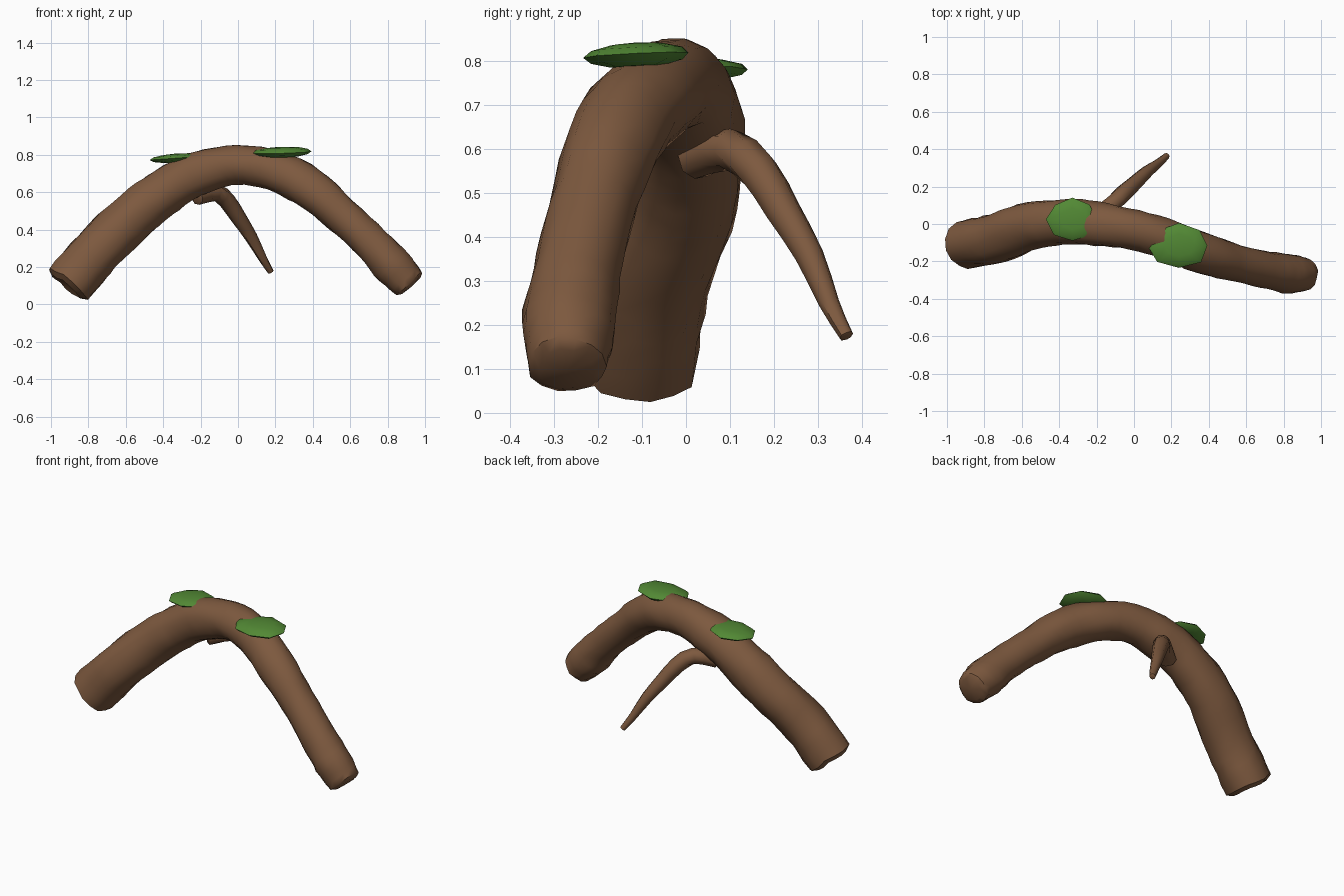
import bpy, bmesh, math, random
from mathutils import Vector

random.seed(7)
if "Cube" in bpy.data.objects:
    bpy.data.objects.remove(bpy.data.objects["Cube"])


def material(name, colour):
    m = bpy.data.materials.new(name)
    m.use_nodes = True
    m.diffuse_color = (*colour, 1)
    bsdf = m.node_tree.nodes["Principled BSDF"]
    bsdf.inputs["Base Color"].default_value = (*colour, 1)
    bsdf.inputs["Roughness"].default_value = 0.9
    return m


def finish(name, bm, mat, angle):
    bmesh.ops.recalc_face_normals(bm, faces=bm.faces)
    mesh = bpy.data.meshes.new(name)
    bm.to_mesh(mesh)
    bm.free()
    mesh.materials.append(mat)
    ob = bpy.data.objects.new(name, mesh)
    bpy.context.collection.objects.link(ob)
    bpy.ops.object.select_all(action="DESELECT")
    bpy.context.view_layer.objects.active = ob
    ob.select_set(True)
    bpy.ops.object.shade_smooth_by_angle(angle=math.radians(angle))
    return ob


def spline(points, steps):
    """Smooth path through (x, y, z, radius) points."""
    p = [Vector(q) for q in points]
    p = [2 * p[0] - p[1]] + p + [2 * p[-1] - p[-2]]
    out = []
    for a, b, c, d in zip(p, p[1:], p[2:], p[3:]):
        for i in range(steps):
            t = i / steps
            out.append(0.5 * (2 * b + (c - a) * t + (2 * a - 5 * b + 4 * c - d) * t * t
                              + (3 * b - a - 3 * c + d) * t ** 3))
    return out + [p[-2]]


def limb(name, points, steps, sides, rough, dents, mat):
    """Knobbly tube along a path; dents push the two end caps in or out."""
    path = spline(points, steps)
    bm = bmesh.new()
    rings = []
    ridge = [random.uniform(-1, 1) for _ in range(sides)]
    last = len(path) - 1
    for i, q in enumerate(path):
        tangent = (path[min(i + 1, last)] - path[max(i - 1, 0)]).to_3d().normalized()
        up = tangent.cross(Vector((0, 1, 0))).normalized()
        side = up.cross(tangent)
        ring = []
        for k in range(sides):
            # bark ridges wander slowly along the limb
            ridge[k] = 0.55 * ridge[k] + 0.6 * random.uniform(-1, 1)
            a = math.tau * k / sides
            r = q[3] * (1 + rough * ridge[k])
            slide = tangent * random.uniform(-1, 1) * rough * q[3]
            ring.append(bm.verts.new(q.to_3d() + r * (math.cos(a) * side + math.sin(a) * up) + slide))
        rings.append(ring)
    for r0, r1 in zip(rings, rings[1:]):
        for k in range(sides):
            n = (k + 1) % sides
            bm.faces.new((r0[k], r0[n], r1[n], r1[k]))
    # end caps, with a narrower bevelled ring and a centre point
    for ring, q, nxt, dent in ((rings[0], path[0], path[1], dents[0]),
                               (rings[-1], path[-1], path[-2], dents[1])):
        out = (q - nxt).to_3d().normalized() * q[3]
        centre = q.to_3d()
        inner = [bm.verts.new(centre.lerp(v.co, 0.72) + out * 0.16) for v in ring]
        tip = bm.verts.new(centre + out * dent)
        for k in range(sides):
            n = (k + 1) % sides
            bm.faces.new((ring[k], ring[n], inner[n], inner[k]))
            bm.faces.new((inner[k], inner[n], tip))
    return finish(name, bm, mat, 50)


def moss(name, centre, size, tilt, mat):
    """Flat cushion: wide eight-sided rim, domed above and below."""
    bm = bmesh.new()
    bmesh.ops.create_uvsphere(bm, u_segments=8, v_segments=6, radius=1)
    for v in bm.verts:
        wobble = 1 + 0.05 * math.sin(5 * v.co.x + 3 * v.co.y)
        x, y, z = (s * c for s, c in zip(size, v.co))
        x, y = x * wobble, y * wobble
        v.co = Vector(centre) + Vector((x, y, z + tilt[0] * x + tilt[1] * y))
    return finish(name, bm, mat, 40)


bark = material("bark brown", (0.205, 0.100, 0.049))
green = material("moss green", (0.085, 0.250, 0.035))

# arched trunk
limb("arched_trunk", [
    (-0.90, -0.11, 0.11, 0.135), (-0.75, -0.08, 0.29, 0.135), (-0.55, -0.01, 0.48, 0.13),
    (-0.38, 0.01, 0.61, 0.125), (-0.20, 0.00, 0.705, 0.12), (0.00, -0.03, 0.745, 0.107),
    (0.20, -0.09, 0.715, 0.108), (0.37, -0.16, 0.63, 0.11), (0.55, -0.21, 0.48, 0.1),
    (0.72, -0.25, 0.32, 0.1), (0.83, -0.265, 0.20, 0.108), (0.915, -0.27, 0.11, 0.092),
], 4, 14, 0.065, (-0.15, 0.22), bark)

# thin side branch drooping behind
limb("side_branch", [
    (-0.22, 0.02, 0.58, 0.05), (-0.12, 0.10, 0.60, 0.048), (-0.055, 0.165, 0.55, 0.046),
    (0.005, 0.22, 0.46, 0.041), (0.07, 0.28, 0.36, 0.034), (0.13, 0.325, 0.25, 0.024),
    (0.175, 0.365, 0.175, 0.017),
], 2, 8, 0.05, (0.1, 0.1), bark)

# moss cushions
moss("moss_right", (-0.33, 0.025, 0.782), (0.135, 0.115, 0.025), (0.07, 0.0), green)
moss("moss_left", (0.24, -0.115, 0.814), (0.16, 0.12, 0.029), (0.03, 0.05), green)
